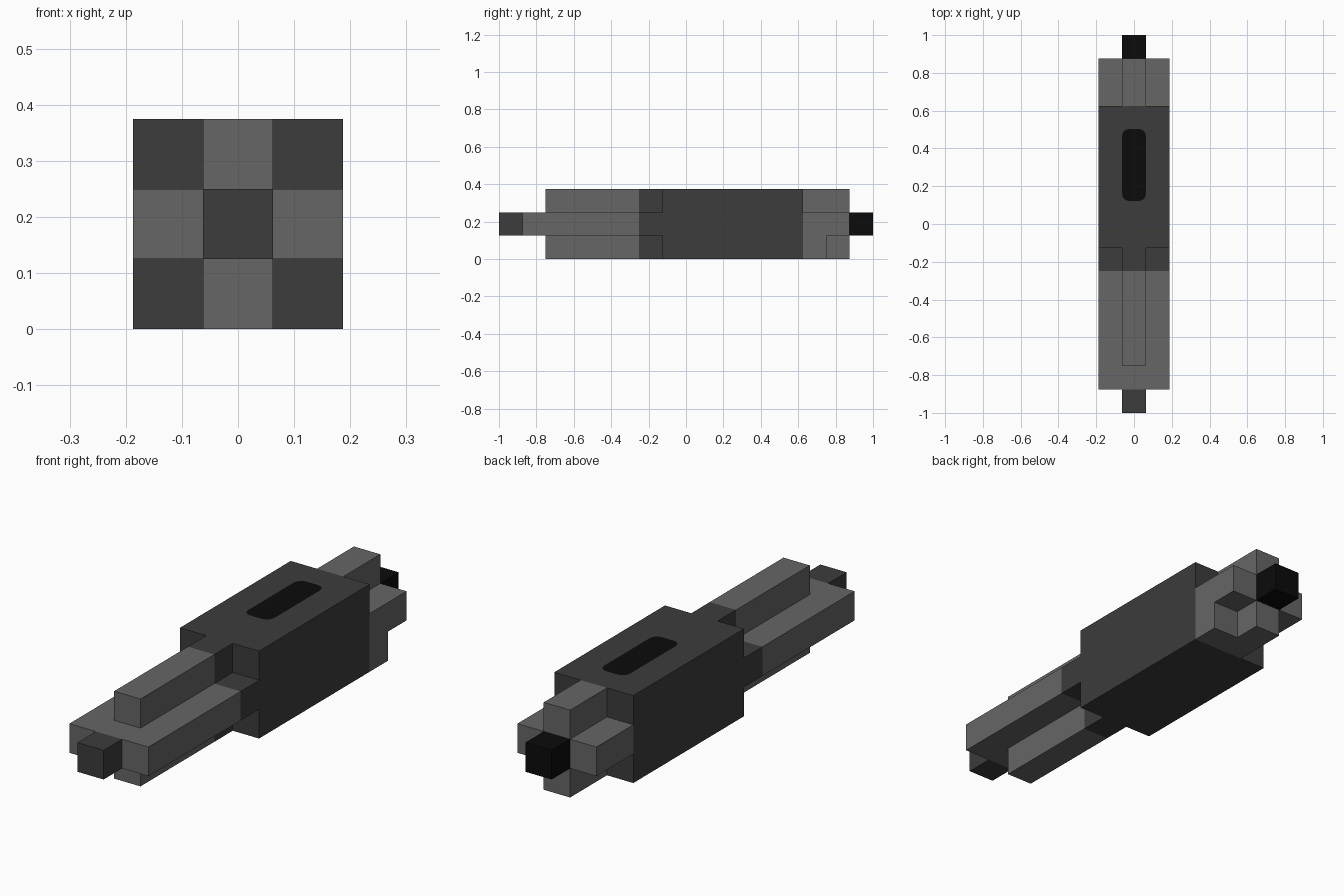
import bpy, bmesh, math
from mathutils import Vector

if "Cube" in bpy.data.objects:
    bpy.data.objects.remove(bpy.data.objects["Cube"])

U = 0.125  # block size


def material(name, v):
    m = bpy.data.materials.new(name)
    m.diffuse_color = (v, v, v, 1)
    m.use_nodes = True
    m.node_tree.nodes["Principled BSDF"].inputs["Base Color"].default_value = m.diffuse_color
    return m


dark = material("dark grey", 0.045)
light = material("mid grey", 0.133)
black = material("near black", 0.0032)


def box(x0, x1, y0, y1, z0, z1):
    """Block cells, inclusive ranges"""
    return {(x, y, z) for x in range(x0, x1 + 1)
            for y in range(y0, y1 + 1) for z in range(z0, z1 + 1)}


def cross(y0, y1):
    return box(-1, 1, y0, y1, 1, 1) | box(0, 0, y0, y1, 0, 2)


parts = [
    ("front_tip", box(0, 0, 0, 0, 1, 1), dark),
    ("front_shaft", cross(2, 5) | box(-1, 1, 1, 1, 1, 1), light),
    ("front_collar", cross(6, 6), dark),
    ("main_body", box(-1, 1, 7, 12, 0, 2), dark),
    ("rear_cross", cross(13, 14) | {(1, 13, 0)}, light),
    ("rear_tip", box(0, 0, 15, 15, 1, 1), black),
]
solid = set().union(*(cells for _, cells, _ in parts))


def add_object(name, bm, mat):
    me = bpy.data.meshes.new(name)
    bm.to_mesh(me)
    bm.free()
    me.materials.append(mat)
    ob = bpy.data.objects.new(name, me)
    bpy.context.collection.objects.link(ob)


def build(name, cells, mat):
    """Outer faces only, joined into flat panels"""
    bm = bmesh.new()
    for c in cells:
        mid = Vector((c[0] * U, -1 + (c[1] + 0.5) * U, (c[2] + 0.5) * U))
        for axis in range(3):
            for s in (-1, 1):
                n = [0, 0, 0]
                n[axis] = s
                if tuple(a + b for a, b in zip(c, n)) in solid:
                    continue
                n = Vector(n)
                u = Vector([float(i == (axis + 1) % 3) for i in range(3)])
                v = n.cross(u)
                bm.faces.new([bm.verts.new(mid + (n + a * u + b * v) * U / 2)
                              for a, b in ((-1, -1), (1, -1), (1, 1), (-1, 1))])
    bmesh.ops.remove_doubles(bm, verts=bm.verts, dist=1e-4)
    bmesh.ops.dissolve_limit(bm, angle_limit=0.01, verts=bm.verts, edges=bm.edges)
    add_object(name, bm, mat)


for part in parts:
    build(*part)

# Dark slot on top of the body: thin plate with rounded corners
bm = bmesh.new()
r, hx, hy = 0.035, 0.0625, 0.19
outline = []
for k, (sx, sy) in enumerate(((1, 1), (-1, 1), (-1, -1), (1, -1))):
    for i in range(5):
        a = math.radians(90 * k + 22.5 * i)
        outline.append(bm.verts.new((sx * (hx - r) + r * math.cos(a),
                                     0.3125 + sy * (hy - r) + r * math.sin(a), 0.376)))
bm.faces.new(outline)
add_object("top_slot", bm, black)
